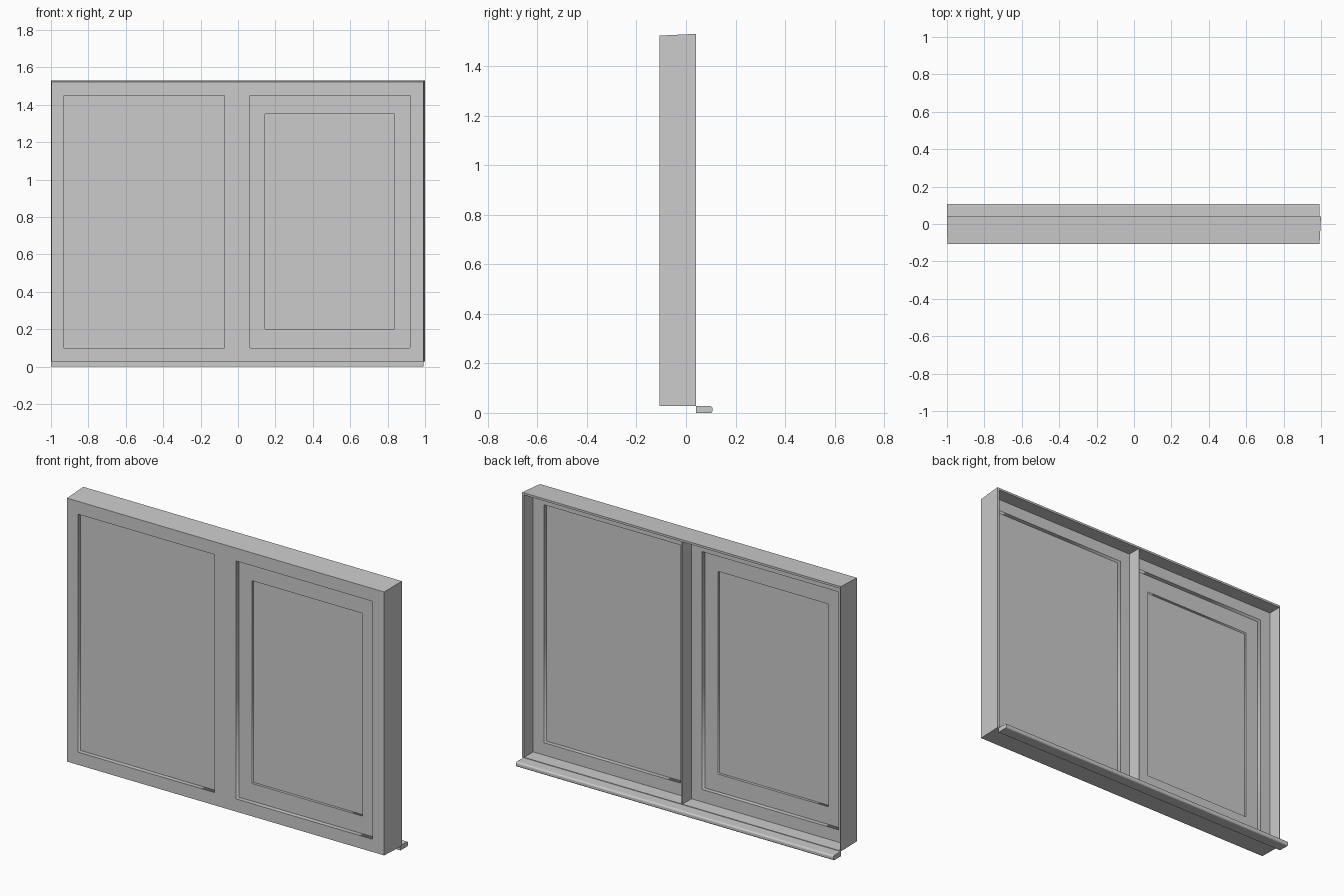
import bpy, bmesh

if "Cube" in bpy.data.objects:
    bpy.data.objects.remove(bpy.data.objects["Cube"])


def mesh_object(name, bm):
    bmesh.ops.recalc_face_normals(bm, faces=bm.faces)
    me = bpy.data.meshes.new(name)
    bm.to_mesh(me)
    bm.free()
    ob = bpy.data.objects.new(name, me)
    bpy.context.collection.objects.link(ob)
    return ob


def box(name, x0, x1, y0, y1, z0, z1):
    bm = bmesh.new()
    bmesh.ops.create_cube(bm, size=1)
    for v in bm.verts:
        v.co.x = x1 if v.co.x > 0 else x0
        v.co.y = y1 if v.co.y > 0 else y0
        v.co.z = z1 if v.co.z > 0 else z0
    return mesh_object(name, bm)


def panel(name, rects, y0, y1):
    """Flat board in the xz plane: the first rectangle is the outline, the rest are holes."""
    cu = bpy.data.curves.new(name, 'CURVE')
    cu.dimensions = '2D'
    cu.fill_mode = 'BOTH'
    cu.extrude = (y1 - y0) / 2
    for x0, x1, z0, z1 in rects:
        sp = cu.splines.new('POLY')
        sp.points.add(3)
        for p, (x, z) in zip(sp.points, [(x0, z0), (x1, z0), (x1, z1), (x0, z1)]):
            p.co = (x, z, 0, 1)
        sp.use_cyclic_u = True
    tmp = bpy.data.objects.new(name, cu)
    bpy.context.collection.objects.link(tmp)
    bm = bmesh.new()
    bm.from_mesh(tmp.to_mesh())
    bpy.data.objects.remove(tmp)
    for v in bm.verts:
        x, z, d = v.co
        v.co = (x, (y0 + y1) / 2 - d, z)
    bmesh.ops.remove_doubles(bm, verts=bm.verts, dist=1e-5)
    return mesh_object(name, bm)


# thin outer casing, splaying slightly towards the back
def casing(rings):
    bm = bmesh.new()
    loops = [[bm.verts.new((x, y, z)) for x, z in
              [(x0, z0), (x1, z0), (x1, z1), (x0, z1)]] for y, x0, x1, z0, z1 in rings]
    for a, b in zip(loops, loops[1:] + loops[:1]):
        for i in range(4):
            j = (i + 1) % 4
            bm.faces.new((a[i], a[j], b[j], b[i]))
    return mesh_object("outer_casing", bm)


inner = (-0.995, 0.987, 0.03, 1.518)
casing([(-0.107, -0.998, 0.992, 0.028, 1.523),
        (0.041, -1.0, 1.0, 0.027, 1.53),
        (0.041, *inner), (-0.107, *inner)])

# front frame with two openings
left = (-0.93, -0.073, 0.10, 1.45)
right = (0.063, 0.92, 0.10, 1.45)
panel("front_frame", [inner, left, right], -0.107, -0.04)

# sashes and panes: left pane on the front of its sash, right pane on the back
for side, (x0, x1, z0, z1), pane_y in (("left", left, -0.082), ("right", right, -0.066)):
    hole = (x0 + 0.082, x1 - 0.082, z0 + 0.1, z1 - 0.1)
    panel(side + "_sash", [(x0, x1, z0, z1), hole], -0.081, -0.065)
    box(side + "_pane", x0, x1, pane_y, pane_y + 0.002, z0, z1)

# thin divider between the two windows
box("divider", -0.007, -0.001, -0.041, 0.04, 0.03, 1.519)

# projecting sill with rounded outer edge
sill = box("sill", -1.0, 0.992, 0.04, 0.107, 0.0, 0.027)
bm = bmesh.new()
bm.from_mesh(sill.data)
edges = [e for e in bm.edges
         if all(v.co.y > 0.1 for v in e.verts) and abs(e.verts[0].co.x - e.verts[1].co.x) > 1]
bmesh.ops.bevel(bm, geom=edges, offset=0.009, segments=4, profile=0.5, affect='EDGES')
bm.to_mesh(sill.data)
bm.free()
